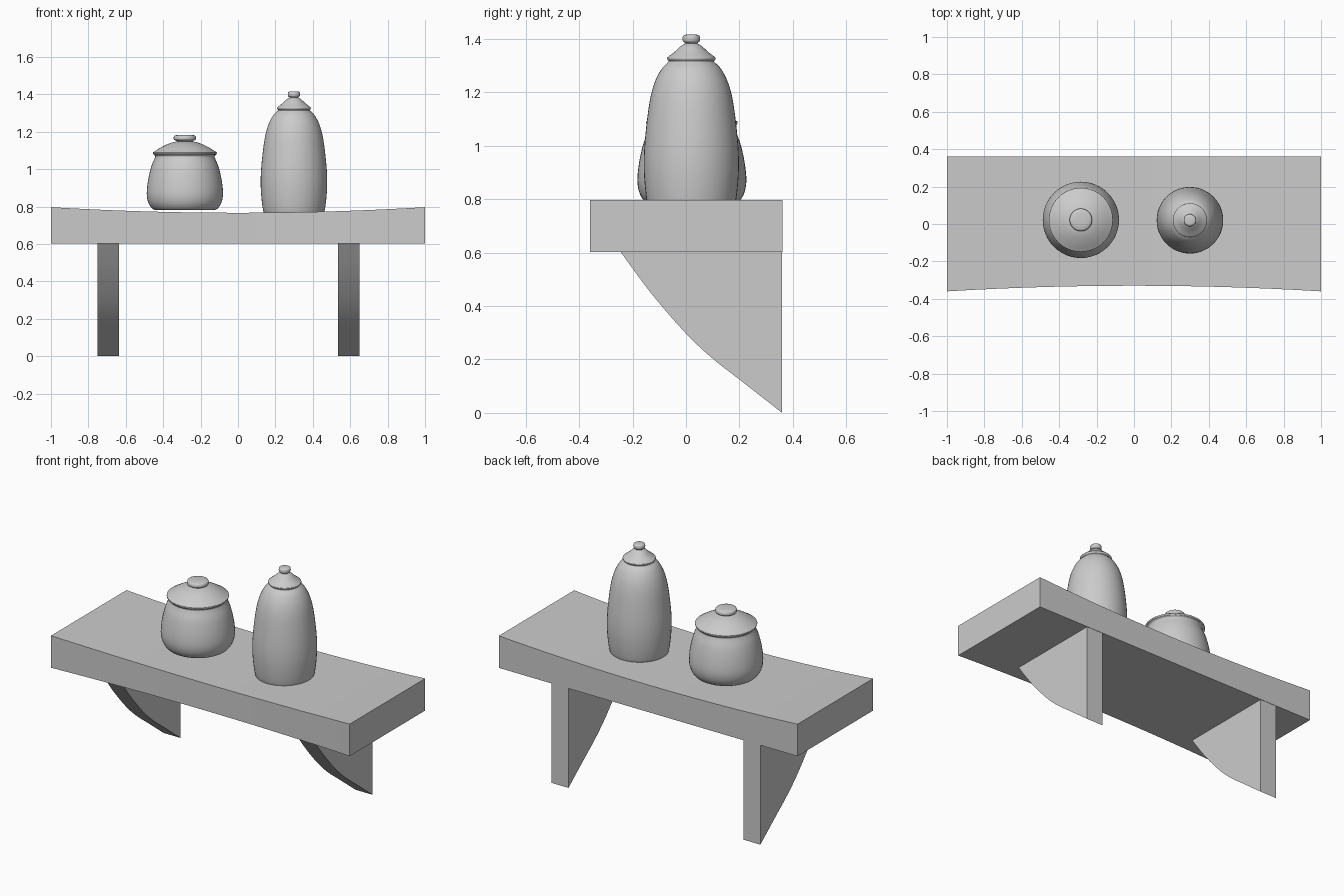
import bpy, bmesh
from math import sin, cos, pi, radians

if "Cube" in bpy.data.objects:
    bpy.data.objects.remove(bpy.data.objects["Cube"])


def finish(name, bm):
    bmesh.ops.recalc_face_normals(bm, faces=bm.faces)
    mesh = bpy.data.meshes.new(name)
    bm.to_mesh(mesh)
    bm.free()
    obj = bpy.data.objects.new(name, mesh)
    bpy.context.collection.objects.link(obj)
    bpy.ops.object.select_all(action='DESELECT')
    obj.select_set(True)
    bpy.context.view_layer.objects.active = obj
    bpy.ops.object.shade_smooth_by_angle(angle=radians(35))
    return obj


def smooth_profile(pts, steps=4):
    """Catmull-Rom curve through the given (radius, height) points."""
    p = [pts[0]] + pts + [pts[-1]]
    out = []
    for a, b, c, d in zip(p, p[1:], p[2:], p[3:]):
        for i in range(steps):
            t = i / steps
            out.append(tuple(0.5 * (2 * b[k] + (c[k] - a[k]) * t
                       + (2 * a[k] - 5 * b[k] + 4 * c[k] - d[k]) * t * t
                       + (3 * b[k] - a[k] - 3 * c[k] + d[k]) * t ** 3) for k in (0, 1)))
    return out + [pts[-1]]


def lathe(name, x, y, profile, sides=48):
    bm = bmesh.new()
    rings = [[bm.verts.new((x + r * cos(2 * pi * i / sides), y + r * sin(2 * pi * i / sides), z))
              for i in range(sides)] for r, z in profile]
    for lo, hi in zip(rings, rings[1:]):
        for i in range(sides):
            j = (i + 1) % sides
            bm.faces.new((lo[i], lo[j], hi[j], hi[i]))
    bm.faces.new(rings[0][::-1])
    bm.faces.new(rings[-1])
    return finish(name, bm)


def prism(name, profile, x0, x1):
    bm = bmesh.new()
    face = bm.faces.new([bm.verts.new((x0, y, z)) for y, z in profile])
    ext = bmesh.ops.extrude_face_region(bm, geom=[face])['geom']
    bmesh.ops.translate(bm, vec=(x1 - x0, 0, 0),
                        verts=[v for v in ext if isinstance(v, bmesh.types.BMVert)])
    return finish(name, bm)


# Shelf board: worn top and front edge sag toward the middle
bm = bmesh.new()
n = 24
sections = []
for i in range(n + 1):
    x = -1 + 2 * i / n
    sag = 0.03 * (1 - x * x)
    front, top = -0.36 + sag, 0.797 - sag
    sections.append([bm.verts.new((x, y, z)) for y, z in
                     ((front, 0.603), (0.362, 0.603), (0.362, top), (front, top))])
for a, b in zip(sections, sections[1:]):
    for k in range(4):
        m = (k + 1) % 4
        bm.faces.new((a[k], a[m], b[m], b[k]))
bm.faces.new(sections[0])
bm.faces.new(sections[-1][::-1])
finish("shelf_board", bm)

# Curved brackets
curve = smooth_profile([(-0.245, 0.603), (-0.13, 0.447), (0, 0.297),
                        (0.1, 0.203), (0.2, 0.125), (0.36, 0)], 3)
for name, x0 in (("left_bracket", -0.75), ("right_bracket", 0.535)):
    prism(name, curve + [(0.36, 0.603)], x0, x0 + 0.114)

# Squat jar with lid and knob
sx, sy = -0.284, 0.022
lathe("squat_jar", sx, sy, smooth_profile([
    (0.150, 0.782), (0.172, 0.787), (0.195, 0.82), (0.204, 0.87), (0.197, 0.94),
    (0.181, 1.01), (0.163, 1.055), (0.159, 1.07), (0.168, 1.079), (0.165, 1.085)]))
lathe("squat_jar_lid", sx, sy, smooth_profile([
    (0.155, 1.075), (0.168, 1.081), (0.171, 1.089), (0.164, 1.094), (0.125, 1.118),
    (0.085, 1.137), (0.05, 1.147), (0.035, 1.15)]))
lathe("squat_jar_knob", sx, sy, smooth_profile([
    (0.038, 1.14), (0.043, 1.15), (0.058, 1.158), (0.06, 1.168), (0.055, 1.179), (0.035, 1.184)]))

# Tall jar with lid and knob
tx, ty = 0.299, 0.02
lathe("tall_jar", tx, ty, smooth_profile([
    (0.150, 0.763), (0.162, 0.769), (0.173, 0.84), (0.178, 0.93), (0.173, 1.03),
    (0.157, 1.16), (0.138, 1.235), (0.113, 1.285), (0.092, 1.308), (0.085, 1.315),
    (0.088, 1.322)]))
lathe("tall_jar_lid", tx, ty, smooth_profile([
    (0.080, 1.312), (0.088, 1.32), (0.091, 1.328), (0.085, 1.334), (0.062, 1.352),
    (0.038, 1.374), (0.020, 1.384)]))
lathe("tall_jar_knob", tx, ty, smooth_profile([
    (0.021, 1.375), (0.023, 1.384), (0.031, 1.39), (0.033, 1.401), (0.030, 1.412), (0.019, 1.416)]))
